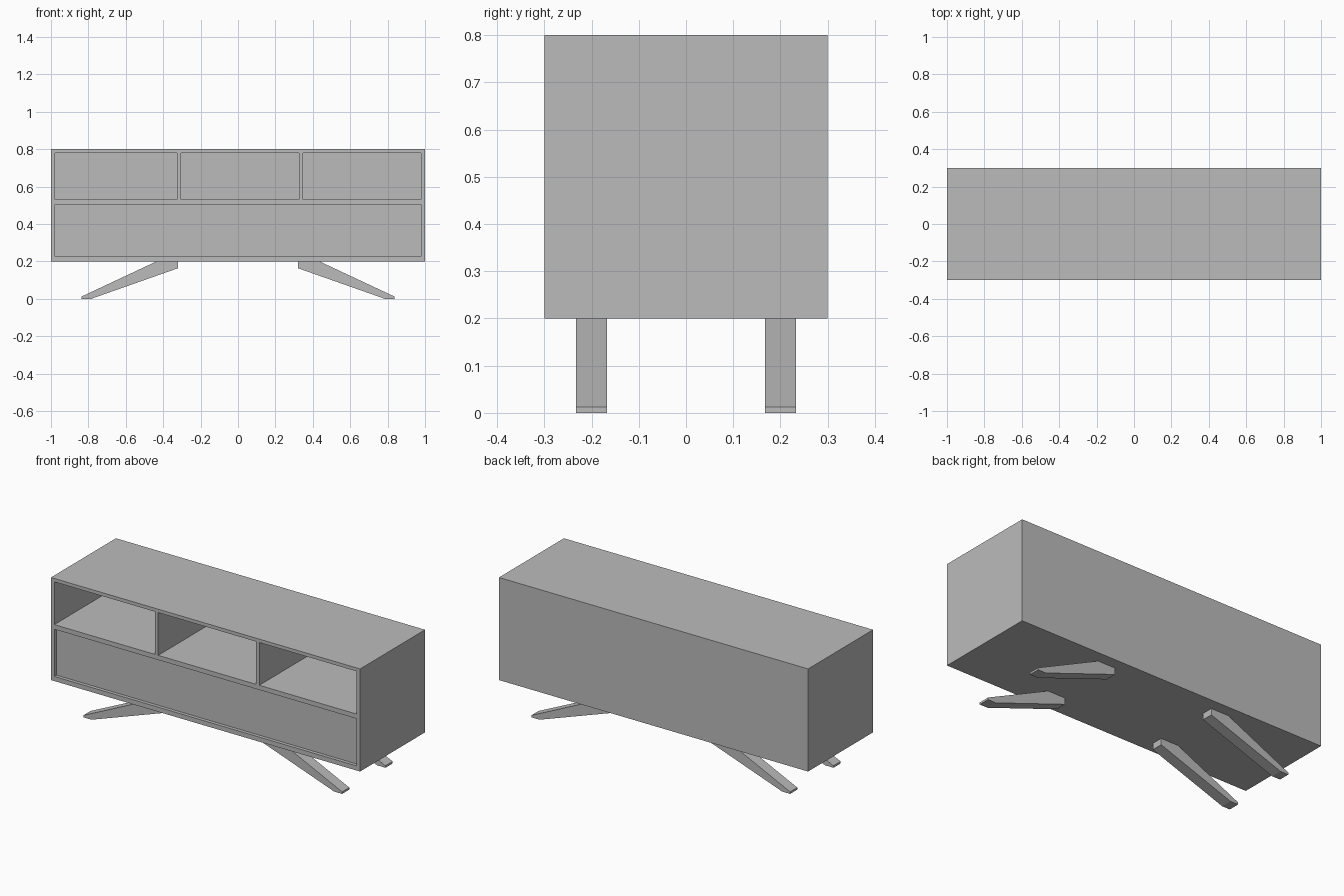
import bpy
import bmesh
from mathutils import Matrix, Vector

default = bpy.data.objects.get("Cube")
if default:
    bpy.data.objects.remove(default, do_unlink=True)

GREY = (0.5, 0.5, 0.5, 1.0)
grey = bpy.data.materials.new("plain grey")
grey.use_nodes = True
grey.diffuse_color = GREY
grey.node_tree.nodes["Principled BSDF"].inputs["Base Color"].default_value = GREY


def make_object(name, bm):
    bmesh.ops.recalc_face_normals(bm, faces=bm.faces)
    mesh = bpy.data.meshes.new(name)
    bm.to_mesh(mesh)
    bm.free()
    mesh.materials.append(grey)
    obj = bpy.data.objects.new(name, mesh)
    bpy.context.collection.objects.link(obj)
    return obj


def box(name, low, high):
    low, high = Vector(low), Vector(high)
    bm = bmesh.new()
    place = Matrix.Translation((low + high) / 2) @ Matrix.Diagonal((high - low).to_4d())
    bmesh.ops.create_cube(bm, size=1, matrix=place)
    return make_object(name, bm)


def prism(name, profile, y0, y1):
    bm = bmesh.new()
    face = bm.faces.new([bm.verts.new((x, y0, z)) for x, z in profile])
    new = bmesh.ops.extrude_face_region(bm, geom=[face])["geom"]
    moved = [v for v in new if isinstance(v, bmesh.types.BMVert)]
    bmesh.ops.translate(bm, verts=moved, vec=(0, y1 - y0, 0))
    return make_object(name, bm)


# Cabinet body, hollowed from the front
FRONT, BACK, INNER_BACK = -0.3, 0.3, 0.28
SIDE = 0.978
LOWER, UPPER = (0.227, 0.503), (0.53, 0.78)
cabinet = box("cabinet", (-1, FRONT, 0.2), (1, BACK, 0.8))
openings = [(-SIDE, -0.327, UPPER), (-0.306, 0.327, UPPER),
            (0.348, SIDE, UPPER), (-SIDE, SIDE, LOWER)]
cutters = []
for x0, x1, (z0, z1) in openings:
    cutter = box("opening_cutter", (x0, FRONT - 0.1, z0), (x1, INNER_BACK, z1))
    cutter.hide_render = True
    cutters.append(cutter)
    cut = cabinet.modifiers.new("opening", "BOOLEAN")
    cut.operation = "DIFFERENCE"
    cut.solver = "EXACT"
    cut.object = cutter

# Bake the openings and drop the cutters
depsgraph = bpy.context.evaluated_depsgraph_get()
baked = bpy.data.meshes.new_from_object(cabinet.evaluated_get(depsgraph))
cabinet.modifiers.clear()
cabinet.data = baked
for cutter in cutters:
    bpy.data.objects.remove(cutter, do_unlink=True)

# Two slightly recessed doors
DOOR_FRONT = FRONT + 0.02
for name, x0, x1 in (("right_door", -SIDE, 0), ("left_door", 0, SIDE)):
    box(name, (x0, DOOR_FRONT, LOWER[0]), (x1, DOOR_FRONT + 0.02, LOWER[1]))

# Four splayed, tapering legs
leg_profile = [(0.322, 0.2), (0.436, 0.2), (0.837, 0.012),
               (0.837, 0), (0.785, 0), (0.322, 0.163)]
for side, sx in (("left", 1), ("right", -1)):
    for end, y in (("front", -0.2), ("back", 0.2)):
        prism(f"{end}_{side}_leg", [(sx * x, z) for x, z in leg_profile],
              y - 0.033, y + 0.033)
